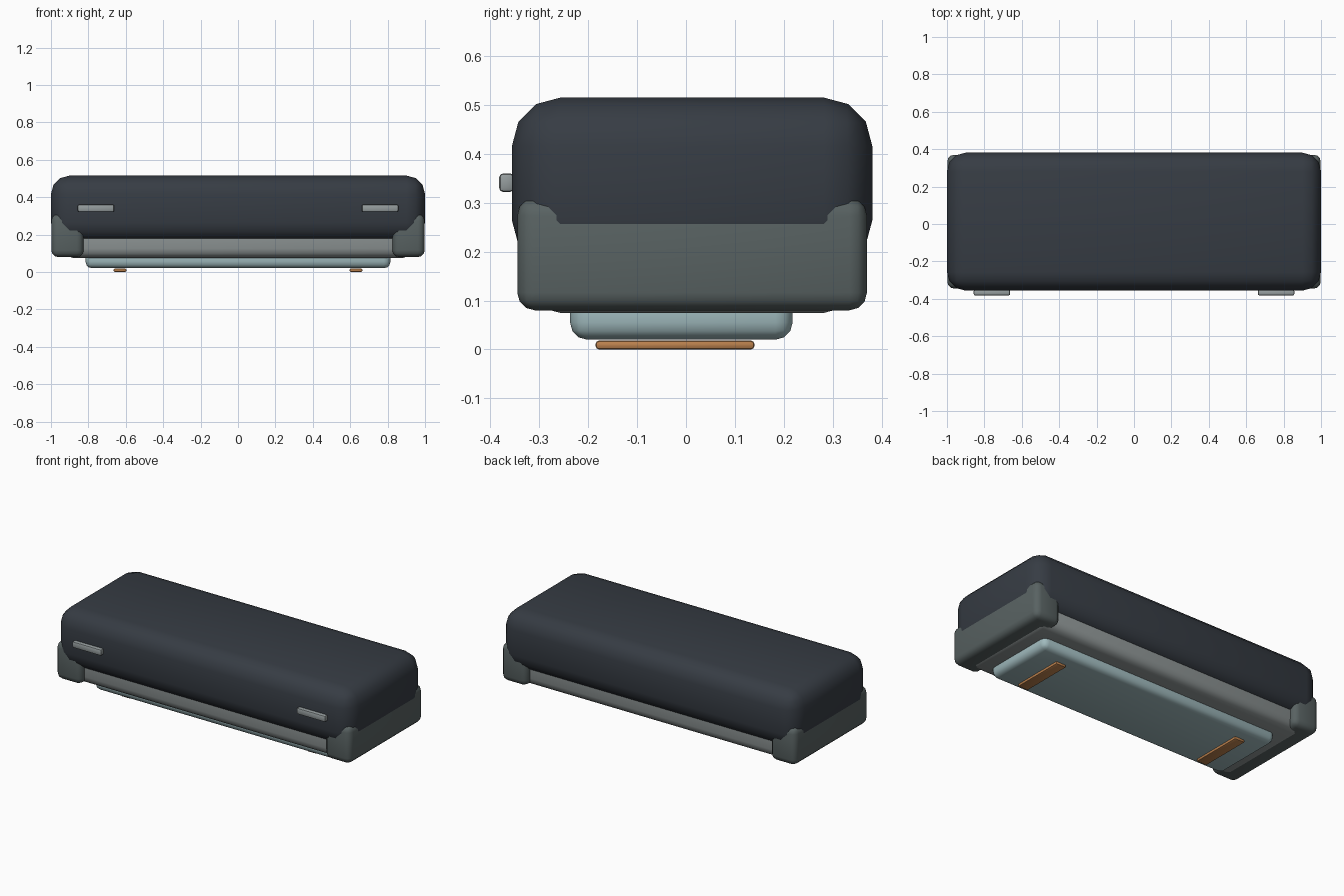
import bpy
import bmesh

if "Cube" in bpy.data.objects:
    bpy.data.objects.remove(bpy.data.objects["Cube"])


def material(name, rgb):
    m = bpy.data.materials.new(name)
    m.diffuse_color = (*rgb, 1.0)
    m.use_nodes = True
    m.node_tree.nodes["Principled BSDF"].inputs["Base Color"].default_value = m.diffuse_color
    return m


charcoal = material("charcoal", (0.037, 0.045, 0.057))
slate = material("slate grey", (0.098, 0.122, 0.122))
grey = material("mid grey", (0.27, 0.30, 0.30))
pale = material("pale blue grey", (0.35, 0.49, 0.51))
copper = material("copper", (0.50, 0.22, 0.075))
silver = material("silver grey", (0.30, 0.335, 0.34))


def rounded_box(name, x, y, z, bevel, mat, segments=3):
    """Bevelled box spanning the given (min, max) ranges."""
    bm = bmesh.new()
    bmesh.ops.create_cube(bm, size=1)
    for v in bm.verts:
        v.co = [r[0] if c < 0 else r[1] for c, r in zip(v.co, (x, y, z))]
    bmesh.ops.bevel(bm, geom=bm.edges[:], offset=bevel, segments=segments,
                    profile=0.5, affect='EDGES')
    mesh = bpy.data.meshes.new(name)
    bm.to_mesh(mesh)
    bm.free()
    mesh.materials.append(mat)
    ob = bpy.data.objects.new(name, mesh)
    bpy.context.collection.objects.link(ob)
    bpy.ops.object.select_all(action='DESELECT')
    ob.select_set(True)
    bpy.context.view_layer.objects.active = ob
    bpy.ops.object.shade_smooth_by_angle(angle=0.7)
    return ob


def mirrored_pair(name, x, y, z, bevel, mat, segments=3):
    rounded_box(name + "_right", x, y, z, bevel, mat, segments)
    rounded_box(name + "_left", (-x[1], -x[0]), y, z, bevel, mat, segments)


# Main casing, lower body and base plate
rounded_box("upper_casing", (-1, 1), (-0.356, 0.381), (0.165, 0.515), 0.099, charcoal)
rounded_box("lower_body", (-0.93, 0.93), (-0.308, 0.333), (0.075, 0.30), 0.05, grey)
rounded_box("base_plate", (-0.815, 0.815), (-0.237, 0.218), (0.02, 0.12), 0.035, pale)

# End guards wrapping the lower corners
mirrored_pair("end_guard", (0.825, 0.998), (-0.345, 0.37), (0.08, 0.31), 0.036, slate)

# Bottom runners
mirrored_pair("runner", (0.597, 0.665), (-0.185, 0.14), (0.0, 0.018), 0.007, copper, 2)

# Front grips
mirrored_pair("front_grip", (0.662, 0.857), (-0.382, -0.352), (0.322, 0.36), 0.008, silver, 2)
